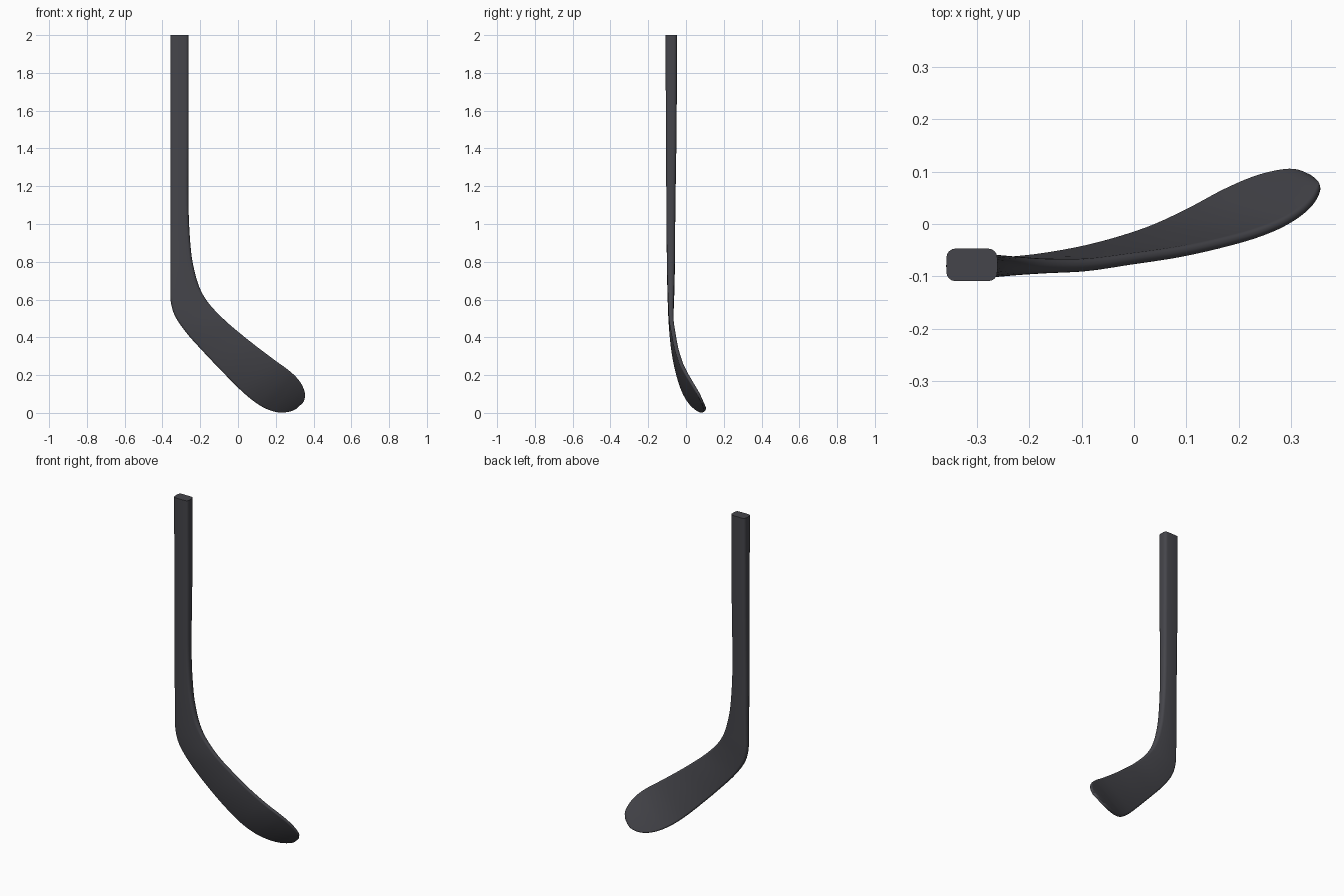
import bpy, bmesh, math
from mathutils import Vector

if "Cube" in bpy.data.objects:
    bpy.data.objects.remove(bpy.data.objects["Cube"])

# Stations down the stick: lower/heel edge (x, y, z), upper edge (x, y, z), thickness
STATIONS = [
    (-.358, -.078, 2.0, -.261, -.078, 2.0, .062),
    (-.358, -.078, 1.5, -.261, -.078, 1.5, .056),
    (-.358, -.080, 1.1, -.262, -.080, 1.1, .048),
    (-.358, -.080, .80, -.250, -.080, .87, .043),
    (-.358, -.080, .68, -.230, -.080, .75, .039),
    (-.356, -.080, .59, -.200, -.080, .655, .034),
    (-.332, -.080, .51, -.155, -.080, .58, .028),
    (-.270, -.076, .42, -.080, -.078, .50, .024),
    (-.180, -.066, .32, .000, -.067, .43, .022),
    (-.080, -.046, .215, .100, -.052, .35, .021),
    (.020, -.015, .115, .200, -.029, .275, .020),
    (.100, .022, .050, .265, -.008, .228, .019),
    (.170, .060, .014, .310, .015, .187, .018),
    (.235, .088, .003, .340, .040, .145, .017),
    (.295, .101, .016, .355, .066, .100, .015),
    (.330, .093, .043, .352, .077, .074, .012),
    (.343, .088, .055, .347, .084, .061, .005),
]
STEPS = 5
CORNER = 4


def spline(rows, steps):
    """Smooth curve through every row of values."""
    out = []
    for i in range(len(rows) - 1):
        a, b = rows[max(i - 1, 0)], rows[i]
        c, d = rows[i + 1], rows[min(i + 2, len(rows) - 1)]
        for k in range(steps):
            t = k / steps
            out.append([.5 * (2 * q + (r - p) * t + (2 * p - 5 * q + 4 * r - s) * t * t
                              + (3 * q - p - 3 * r + s) * t ** 3)
                        for p, q, r, s in zip(a, b, c, d)])
    out.append(list(rows[-1]))
    return out


def rounded_rect(w, t):
    """Rounded cross-section outline, w wide and t thick."""
    r = min(.017, t * .46, w * .46)
    pts = []
    for q, (sx, sy) in enumerate([(1, 1), (-1, 1), (-1, -1), (1, -1)]):
        for k in range(CORNER + 1):
            a = math.pi / 2 * (q + k / CORNER)
            pts.append((sx * (w / 2 - r) + r * math.cos(a),
                        sy * (t / 2 - r) + r * math.sin(a)))
    return pts


# Stick: one loft from the shaft top to the blade toe
rows = spline(STATIONS, STEPS)
lows = [Vector(r[0:3]) for r in rows]
ups = [Vector(r[3:6]) for r in rows]
mids = [(a + b) / 2 for a, b in zip(lows, ups)]
bm = bmesh.new()
rings = []
for i, row in enumerate(rows):
    across = ups[i] - lows[i]
    width = across.length
    across.normalize()
    along = mids[min(i + 1, len(mids) - 1)] - mids[max(i - 1, 0)]
    normal = across.cross(along).normalized()
    rings.append([bm.verts.new(mids[i] + across * u + normal * v)
                  for u, v in rounded_rect(width, row[6])])
n = len(rings[0])
for r0, r1 in zip(rings, rings[1:]):
    for j in range(n):
        k = (j + 1) % n
        bm.faces.new((r0[j], r0[k], r1[k], r1[j]))
bm.faces.new(rings[0])
bm.faces.new(rings[-1])
bmesh.ops.recalc_face_normals(bm, faces=bm.faces)

mesh = bpy.data.meshes.new("hockey_stick")
bm.to_mesh(mesh)
bm.free()
stick = bpy.data.objects.new("hockey_stick", mesh)
bpy.context.collection.objects.link(stick)

# Dark grey finish
mat = bpy.data.materials.new("dark_grey")
mat.diffuse_color = (.06, .06, .07, 1)
mat.use_nodes = True
mat.node_tree.nodes["Principled BSDF"].inputs["Base Color"].default_value = mat.diffuse_color
mesh.materials.append(mat)

bpy.context.view_layer.objects.active = stick
stick.select_set(True)
bpy.ops.object.shade_smooth_by_angle(angle=math.radians(40))
